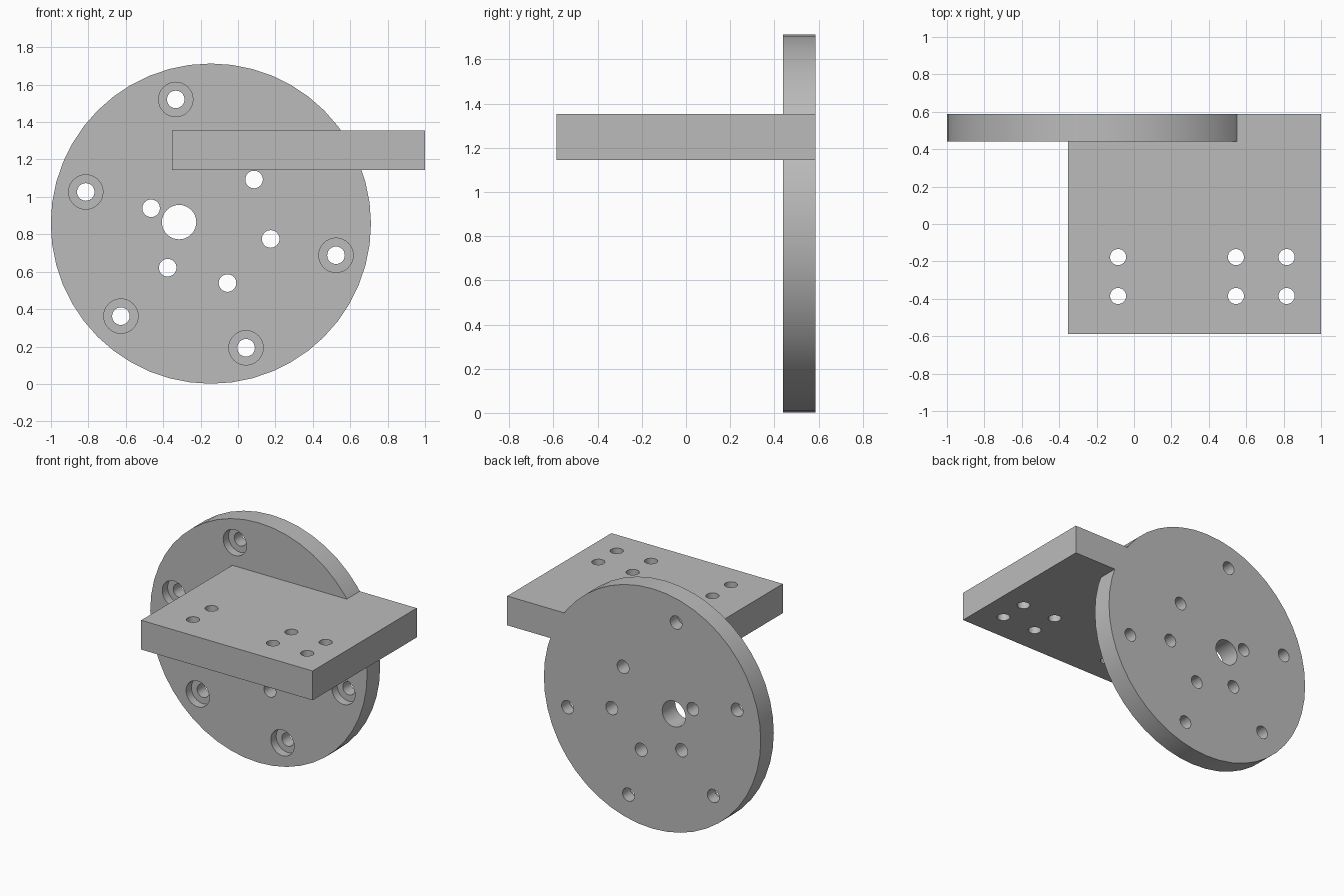
import bpy
from math import radians, sin, cos

cube = bpy.data.objects.get("Cube")
if cube:
    bpy.data.objects.remove(cube, do_unlink=True)

grey = bpy.data.materials.new("plain grey")
grey.use_nodes = True
grey.diffuse_color = (0.5, 0.5, 0.5, 1)
grey.node_tree.nodes["Principled BSDF"].inputs["Base Color"].default_value = (0.5, 0.5, 0.5, 1)

DISC_X, DISC_Z, DISC_R = -0.145, 0.857, 0.856
FRONT, BACK = 0.44, 0.587
HOLE_R, BORE_R, BORE_DEPTH = 0.047, 0.092, 0.06


def finish(name):
    ob = bpy.context.object
    ob.name = ob.data.name = name
    bpy.ops.object.transform_apply(location=True, rotation=True, scale=True)
    ob.data.materials.append(grey)
    return ob


def box(name, lo, hi):
    mid = [(a + b) / 2 for a, b in zip(lo, hi)]
    bpy.ops.mesh.primitive_cube_add(size=1, location=mid)
    bpy.context.object.scale = [b - a for a, b in zip(lo, hi)]
    return finish(name)


def cylinder_y(name, x, z, r, y0, y1, sides=32):
    bpy.ops.mesh.primitive_cylinder_add(vertices=sides, radius=r, depth=y1 - y0,
                                        location=(x, (y0 + y1) / 2, z),
                                        rotation=(radians(90), 0, 0))
    return finish(name)


def cylinder_z(name, x, y, r, z0, z1, sides=32):
    bpy.ops.mesh.primitive_cylinder_add(vertices=sides, radius=r, depth=z1 - z0,
                                        location=(x, y, (z0 + z1) / 2))
    return finish(name)


def combine(target, tool, operation):
    """Apply a boolean and remove the tool object."""
    mod = target.modifiers.new("boolean", 'BOOLEAN')
    mod.operation, mod.solver, mod.object = operation, 'EXACT', tool
    bpy.context.view_layer.objects.active = target
    bpy.ops.object.modifier_apply(modifier=mod.name)
    bpy.data.objects.remove(tool, do_unlink=True)


# Upright round plate
plate = cylinder_y("round_plate_with_shelf", DISC_X, DISC_Z, DISC_R, FRONT, BACK, 48)


def drill(x, z, r, y1=BACK + 0.1):
    combine(plate, cylinder_y("cutter", x, z, r, FRONT - 0.1, y1), 'DIFFERENCE')


# Two rings of holes, leaving out the place where the shelf joins
for i in range(5):
    a = radians(105.8 + 60 * i)
    x, z = DISC_X + 0.69 * cos(a), DISC_Z + 0.69 * sin(a)
    drill(x, z, BORE_R, FRONT + BORE_DEPTH)
    drill(x, z, HOLE_R)
    a = radians(165.6 + 60 * i)
    drill(DISC_X + 0.33 * cos(a), DISC_Z + 0.33 * sin(a), HOLE_R)

# Off-centre shaft hole
drill(-0.315, 0.865, 0.092)

# Horizontal shelf with its vertical holes
shelf = box("shelf", (-0.353, -0.587, 1.145), (1.0, BACK, 1.354))
for x in (-0.085, 0.545, 0.816):
    for y in (-0.177, -0.385):
        combine(shelf, cylinder_z("cutter", x, y, 0.043, 1.0, 1.5), 'DIFFERENCE')

# One solid bracket
combine(plate, shelf, 'UNION')
bpy.ops.object.select_all(action='DESELECT')
plate.select_set(True)
bpy.context.view_layer.objects.active = plate
bpy.ops.object.shade_smooth_by_angle(angle=radians(30))
